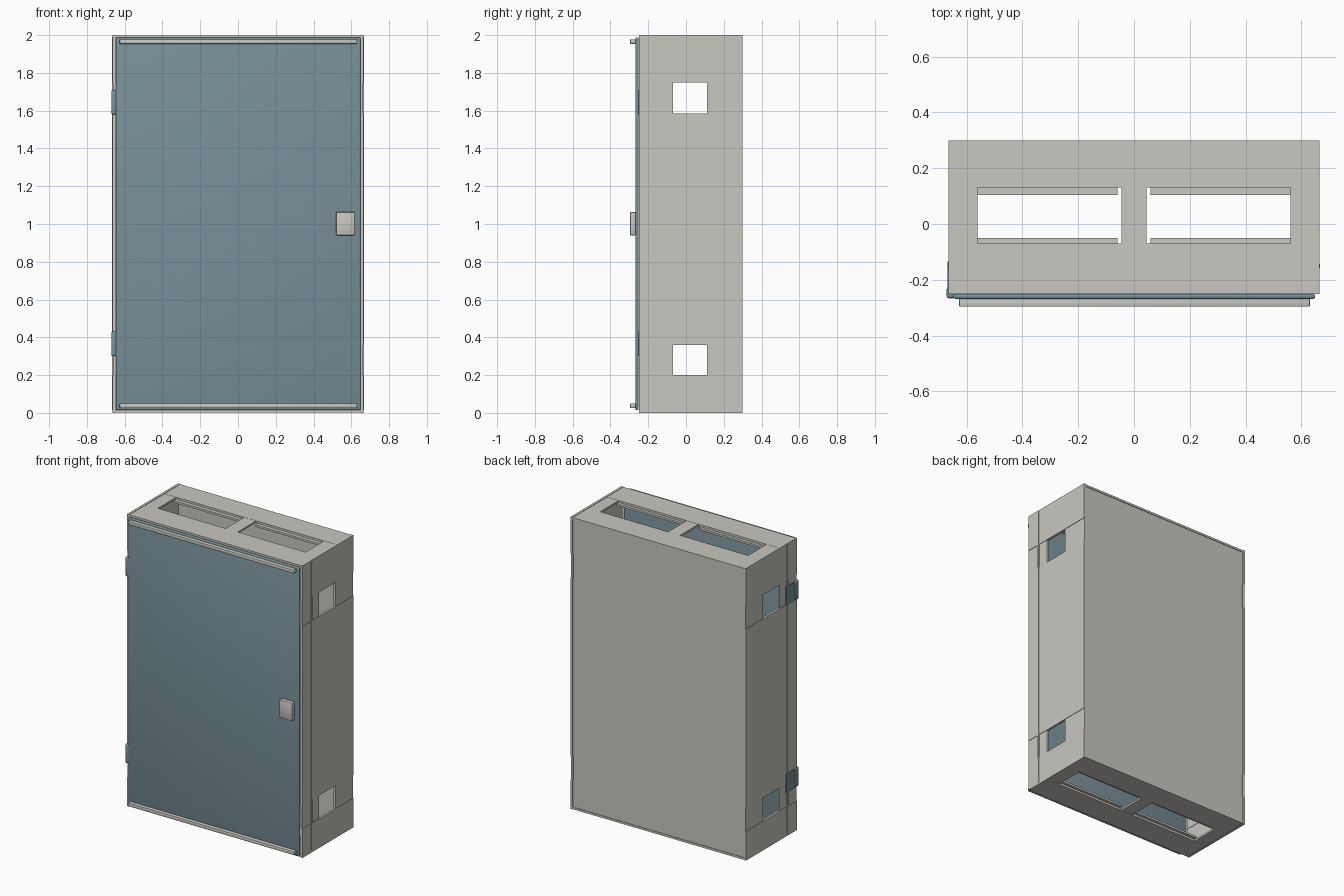
import bpy
import bmesh
import math
from mathutils import Vector

cube = bpy.data.objects.get("Cube")
if cube:
    bpy.data.objects.remove(cube, do_unlink=True)


def material(name, rgb, rough=0.5):
    m = bpy.data.materials.new(name)
    m.use_nodes = True
    m.diffuse_color = (*rgb, 1)
    bsdf = next(n for n in m.node_tree.nodes if n.type == 'BSDF_PRINCIPLED')
    bsdf.inputs["Base Color"].default_value = (*rgb, 1)
    bsdf.inputs["Roughness"].default_value = rough
    return m


GREY = material("warm light grey", (0.58, 0.57, 0.53))
BLUE = material("slate blue", (0.19, 0.28, 0.32))


def box(name, xs, ys, zs, mat=GREY, bevel=0.0, segments=2):
    """Box spanning three ranges, with optionally rounded edges."""
    lo, hi = Vector((xs[0], ys[0], zs[0])), Vector((xs[1], ys[1], zs[1]))
    bm = bmesh.new()
    bmesh.ops.create_cube(bm, size=1)
    bmesh.ops.scale(bm, vec=hi - lo, verts=bm.verts)
    if bevel:
        bmesh.ops.bevel(bm, geom=bm.edges[:], offset=bevel, segments=segments,
                        profile=0.5, affect='EDGES')
    mesh = bpy.data.meshes.new(name)
    bm.to_mesh(mesh)
    bm.free()
    mesh.materials.append(mat)
    ob = bpy.data.objects.new(name, mesh)
    ob.location = (lo + hi) / 2
    bpy.context.collection.objects.link(ob)
    if bevel:
        bpy.context.view_layer.objects.active = ob
        ob.select_set(True)
        bpy.ops.object.shade_smooth_by_angle(angle=math.radians(40))
        ob.select_set(False)
    return ob


def span(a, b, sign=1):
    """Range mirrored by sign."""
    return sorted((a * sign, b * sign))


FRONT, BACK, HEIGHT = -0.25, 0.30, 2.0
OUT, INN = 0.664, 0.648          # outer and inner faces of the side sheets

# Side walls: solid sheets with an upper and a lower cable window
for side, s in (("right", -1), ("left", 1)):
    xs = span(INN, OUT, s)
    box(f"{side}_wall_bottom", xs, (FRONT, BACK), (0, 0.20))
    box(f"{side}_wall_middle", xs, (FRONT, BACK), (0.36, 1.585))
    box(f"{side}_wall_top", xs, (FRONT, BACK), (1.75, HEIGHT))
    for level, zs in (("lower", (0.20, 0.36)), ("upper", (1.585, 1.75))):
        recess = span(INN - 0.002, OUT - 0.003, s)
        box(f"{side}_{level}_window_front", recess, (FRONT, -0.07), zs)
        box(f"{side}_{level}_window_back", recess, (0.11, BACK), zs)
    box(f"{side}_seam_strip", span(OUT - 0.004, OUT + 0.003, s),
        (-0.158, -0.144), (0.015, 1.99))

# Top and bottom: two long bars, three crosspieces and folded lips
for level, outer, d in (("top", HEIGHT, -1), ("bottom", 0, 1)):
    def layer(a, b):
        return sorted((outer + d * a, outer + d * b))
    box(f"{level}_bar_front", (-INN, INN), (FRONT, -0.07), layer(0.002, 0.016))
    box(f"{level}_bar_back", (-INN, INN), (0.13, BACK), layer(0.002, 0.016))
    box(f"{level}_middle_crosspiece", (-0.045, 0.045), (-0.07, 0.13),
        layer(0.003, 0.016))
    for side, s in (("right", -1), ("left", 1)):
        box(f"{level}_{side}_crosspiece", span(0.56, INN, s), (-0.07, 0.13),
            layer(0.003, 0.016))
        box(f"{level}_{side}_back_lip", span(0.06, 0.56, s), (0.104, 0.13),
            layer(0.016, 0.03))
        box(f"{level}_{side}_front_lip", span(0.06, 0.56, s), (-0.07, -0.05),
            layer(0.016, 0.03))

# Back sheet, set slightly inside its rim
box("back_panel", (-INN, INN), (0.282, BACK - 0.004), (0.016, HEIGHT - 0.016))

# Door with rounded edges
box("door", (-0.647, 0.649), (-0.268, FRONT - 0.001), (0.014, 1.988),
    BLUE, 0.007, 3)

# Rails across the top and bottom of the door
for level, zs in (("bottom", (0.026, 0.050)), ("top", (1.954, 1.978))):
    box(f"door_{level}_rail", (-0.627, 0.63), (-0.296, -0.266), zs, GREY, 0.004)

# Latch plate
box("door_handle", (0.52, 0.618), (-0.296, -0.266), (0.94, 1.063), GREY, 0.004)

# Hinges wrapping round the corner of the cabinet
for level, zs in (("lower", (0.30, 0.43)), ("upper", (1.58, 1.71))):
    box(f"{level}_hinge", (-0.671, -0.64), (-0.266, -0.225), zs, BLUE, 0.008, 3)
    box(f"{level}_hinge_leaf", (-0.668, -0.66), (-0.225, -0.135), zs, BLUE)
